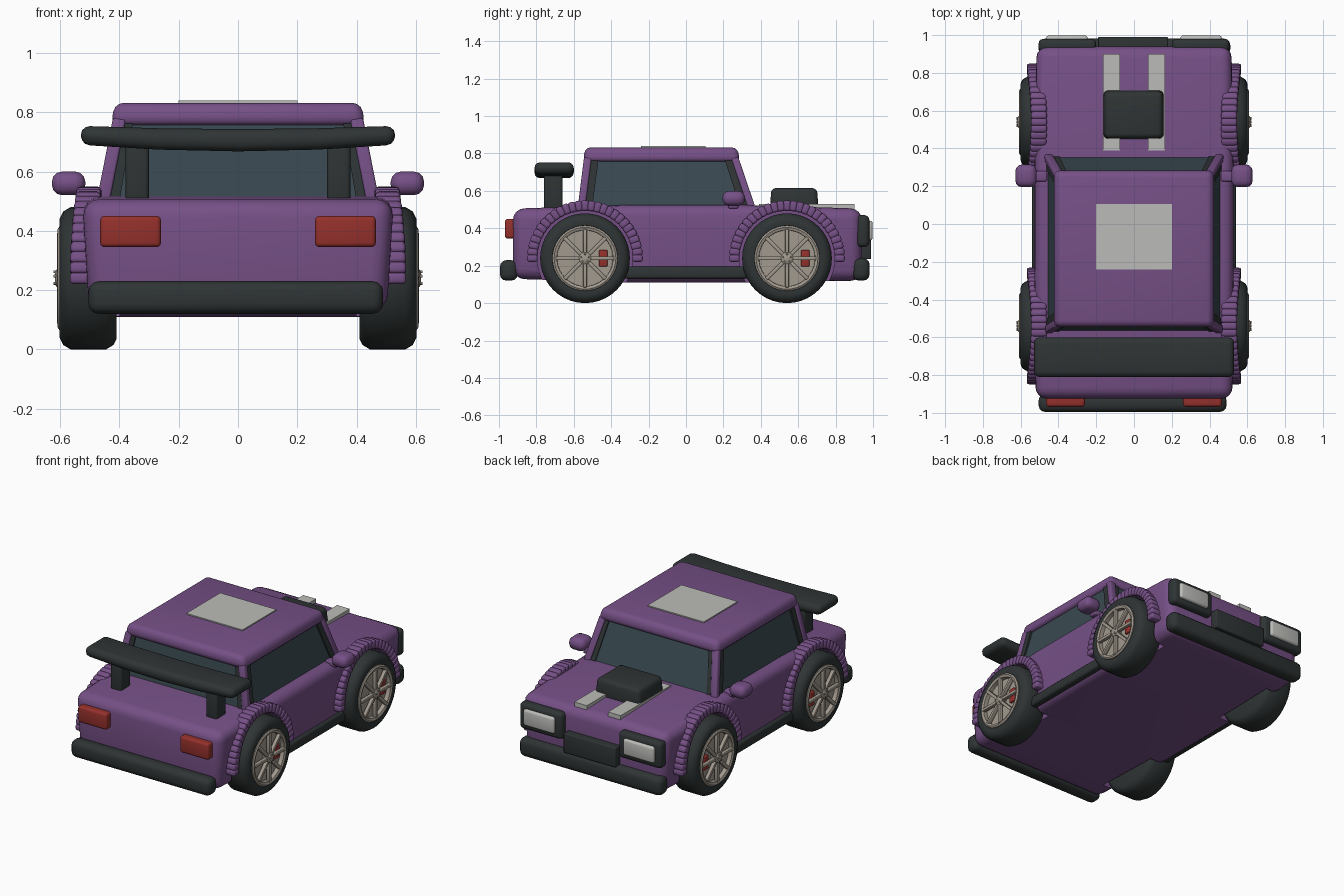
import bpy, bmesh
from math import sin, cos, pi, radians
from mathutils import Vector, Matrix

if "Cube" in bpy.data.objects:
    bpy.data.objects.remove(bpy.data.objects["Cube"])


def material(name, r, g, b):
    m = bpy.data.materials.new(name)
    m.diffuse_color = (r, g, b, 1)
    m.use_nodes = True
    m.node_tree.nodes["Principled BSDF"].inputs["Base Color"].default_value = m.diffuse_color
    return m


PAINT = material("purple_paint", 0.18, 0.08, 0.24)
BLACK = material("black_trim", 0.028, 0.034, 0.034)
GLASS = material("dark_glass", 0.04, 0.065, 0.08)
RED = material("red", 0.3, 0.03, 0.025)
ALLOY = material("alloy", 0.36, 0.32, 0.27)
WHITE = material("light_grey", 0.5, 0.5, 0.48)


def finish(name, bm, mat, bevel=0, mirror=False, loc=(0, 0, 0), seg=3):
    bmesh.ops.recalc_face_normals(bm, faces=bm.faces[:])
    if bevel:
        sharp = [e for e in bm.edges if e.calc_face_angle(0) > 0.6]
        bmesh.ops.bevel(bm, geom=sharp, offset=bevel, segments=seg, profile=0.5,
                        affect='EDGES', clamp_overlap=True)
    me = bpy.data.meshes.new(name)
    bm.to_mesh(me)
    bm.free()
    ob = bpy.data.objects.new(name, me)
    bpy.context.collection.objects.link(ob)
    ob.location = loc
    me.materials.append(mat)
    if mirror:
        ob.modifiers.new("mirror", 'MIRROR').use_mirror_merge = False
    return ob


def loft(name, loops, mat, **kw):
    bm = bmesh.new()
    rings = [[bm.verts.new(p) for p in loop] for loop in loops]
    n = len(rings[0])
    for a, b in zip(rings, rings[1:]):
        for i in range(n):
            bm.faces.new((a[i], a[(i + 1) % n], b[(i + 1) % n], b[i]))
    bm.faces.new(rings[0])
    bm.faces.new(rings[-1])
    return finish(name, bm, mat, **kw)


def rect(x0, x1, y0, y1, z):
    return [(x0, y0, z), (x1, y0, z), (x1, y1, z), (x0, y1, z)]


def box(name, x0, x1, y0, y1, z0, z1, mat, **kw):
    return loft(name, [rect(x0, x1, y0, y1, z0), rect(x0, x1, y0, y1, z1)], mat, **kw)


def bar(name, p, q, sx, sy, mat, **kw):
    return loft(name, [rect(c[0] - sx, c[0] + sx, c[1] - sy, c[1] + sy, c[2]) for c in (p, q)],
                mat, mirror=True, **kw)


def lathe(name, profile, mat, n=40, **kw):
    # closed (x, radius) profile turned about the x axis
    bm = bmesh.new()
    rings = [[bm.verts.new((x, r * cos(2 * pi * i / n), r * sin(2 * pi * i / n)))
              for x, r in profile] for i in range(n)]
    k = len(profile)
    for i in range(n):
        a, b = rings[i], rings[(i + 1) % n]
        for j in range(k):
            bm.faces.new((a[j], a[(j + 1) % k], b[(j + 1) % k], b[j]))
    return finish(name, bm, mat, **kw)


def blocks(name, mats, mat, bevel, **kw):
    # one mesh of cubes placed by matrices
    bm = bmesh.new()
    for m in mats:
        bmesh.ops.create_cube(bm, size=1, matrix=m)
    return finish(name, bm, mat, bevel=bevel, **kw)


# lower body with wheel wells
body = loft("body", [[(-wb, y, z0), (wb, y, z0), (wt, y, z1), (-wt, y, z1)]
                     for y, wb, wt, z0, z1 in ((-0.925, 0.5, 0.525, 0.13, 0.505),
                                               (-0.3, 0.515, 0.53, 0.11, 0.525),
                                               (0.3, 0.515, 0.53, 0.11, 0.525),
                                               (0.94, 0.495, 0.52, 0.12, 0.505))],
            PAINT, bevel=0.06, seg=4)
cutters = []
for s in (-1, 1):
    for y in (-0.54, 0.54):
        bm = bmesh.new()
        bmesh.ops.create_cone(bm, cap_ends=True, segments=40, radius1=0.255, radius2=0.255,
                              depth=0.3, matrix=Matrix.Rotation(pi / 2, 4, 'Y'))
        c = finish("well_cutter", bm, PAINT, loc=(s * 0.55, y, 0.24))
        c.hide_render = True
        mod = body.modifiers.new("well", 'BOOLEAN')
        mod.operation, mod.object, mod.solver = 'DIFFERENCE', c, 'EXACT'
        cutters.append(c)

# cabin: glass, pillars, trim and roof
loft("windows", [rect(-0.46, 0.46, -0.565, 0.36, 0.5), rect(-0.4, 0.4, -0.525, 0.262, 0.78)], GLASS)
bar("front_pillar", (0.455, 0.355, 0.5), (0.4, 0.26, 0.78), 0.022, 0.02, PAINT, bevel=0.008)
bar("rear_pillar", (0.455, -0.56, 0.5), (0.4, -0.525, 0.78), 0.022, 0.02, PAINT, bevel=0.008)
bar("front_window_trim", (0.452, 0.315, 0.5), (0.397, 0.225, 0.78), 0.016, 0.022, BLACK)
bar("rear_window_trim", (0.452, -0.525, 0.5), (0.397, -0.488, 0.78), 0.016, 0.022, BLACK)
bar("windscreen_trim", (0.42, 0.352, 0.5), (0.372, 0.257, 0.78), 0.02, 0.014, BLACK)
bar("rear_screen_trim", (0.42, -0.56, 0.5), (0.372, -0.522, 0.78), 0.02, 0.012, BLACK)
loft("roof", [rect(-0.43, 0.43, -0.55, 0.29, 0.755), rect(-0.415, 0.415, -0.54, 0.275, 0.832)],
     PAINT, bevel=0.03)
box("roof_panel", -0.2, 0.2, -0.24, 0.105, 0.82, 0.839, WHITE)

# bonnet stripes and scoop
box("bonnet_stripe", 0.075, 0.165, 0.39, 0.9, 0.5, 0.53, WHITE, mirror=True)
loft("bonnet_scoop", [rect(-0.165, 0.16, 0.45, 0.71, 0.49), rect(-0.155, 0.15, 0.455, 0.7, 0.615)],
     BLACK, bevel=0.025)

# bumpers, skirts, plate
box("tail_bumper", -0.505, 0.49, -0.995, -0.9, 0.12, 0.23, BLACK, bevel=0.035)
box("nose_bumper", -0.505, 0.51, 0.89, 0.982, 0.12, 0.24, BLACK, bevel=0.035)
box("side_skirt", 0.47, 0.54, -0.33, 0.33, 0.13, 0.195, BLACK, bevel=0.015, mirror=True)
box("nose_plate", -0.19, 0.18, 0.92, 0.99, 0.235, 0.36, BLACK, bevel=0.006)

# lights
box("headlight_housing", 0.2, 0.505, 0.91, 0.98, 0.3, 0.47, BLACK, bevel=0.025, mirror=True)
box("headlight_lens", 0.245, 0.465, 0.95, 0.998, 0.335, 0.44, WHITE, bevel=0.015, mirror=True)
box("tail_light", 0.26, 0.465, -0.968, -0.9, 0.345, 0.45, RED, bevel=0.015, mirror=True)

# rear wing
loft("wing_blade", [[(x, -0.81, 0.668 + d), (x, -0.6, 0.668 + d), (x, -0.6, 0.743 + d / 2),
                     (x, -0.81, 0.743 + d / 2)]
                    for x, d in ((-0.53, 0.022), (-0.27, 0.006), (0, 0), (0.27, 0.006), (0.53, 0.022))],
     BLACK, bevel=0.03)
box("wing_support", 0.3, 0.38, -0.76, -0.66, 0.48, 0.7, BLACK, bevel=0.015, mirror=True)

# mirrors
box("door_mirror", 0.515, 0.628, 0.195, 0.315, 0.52, 0.6, PAINT, bevel=0.035, mirror=True)
box("mirror_stalk", 0.46, 0.54, 0.225, 0.28, 0.505, 0.54, PAINT, bevel=0.01, mirror=True)

# wheels and ribbed arches
X = 'X'
for end, y in (("tail", -0.54), ("nose", 0.54)):
    kw = dict(mirror=True, loc=(0, y, 0.24))
    lathe(end + "_tyre", [(0.41, 0.02), (0.41, 0.205), (0.42, 0.225), (0.445, 0.24), (0.565, 0.24),
                          (0.59, 0.225), (0.602, 0.2), (0.598, 0.175), (0.575, 0.168), (0.55, 0.02)],
          BLACK, **kw)
    lathe(end + "_rim", [(0.55, 0.148), (0.55, 0.174), (0.603, 0.174), (0.609, 0.165), (0.603, 0.15)],
          ALLOY, **kw)
    lathe(end + "_disc", [(0.55, 0.001), (0.55, 0.155), (0.577, 0.155), (0.577, 0.001)], ALLOY, **kw)
    lathe(end + "_hub", [(0.57, 0.001), (0.57, 0.032), (0.61, 0.032), (0.618, 0.02), (0.618, 0.001)],
          ALLOY, n=20, **kw)
    blocks(end + "_spokes", [Matrix.Rotation(radians(45 * i), 4, X) @
                             Matrix.Translation((0.598, 0, 0.088)) @
                             Matrix.Diagonal((0.024, 0.02, 0.135, 1)) for i in range(8)],
           ALLOY, 0.004, **kw)
    blocks(end + "_wheel_nuts", [Matrix.Rotation(radians(72 * i), 4, X) @
                                 Matrix.Translation((0.616, 0, 0.022)) @
                                 Matrix.Diagonal((0.014, 0.009, 0.009, 1)) for i in range(5)],
           ALLOY, 0.002, **kw)
    box(end + "_brake_caliper", 0.57, 0.592, 0.075, 0.12, -0.045, 0.045, RED, bevel=0.006, **kw)
    ribs = []
    for i in range(27):
        a = pi * i / 26
        ribs.append(Matrix.Translation((0.525 - 0.022 * sin(a) ** 2, 0.281 * cos(a), 0.281 * sin(a)))
                    @ Matrix.Rotation(a, 4, X) @ Matrix.Diagonal((0.085, 0.056, 0.039, 1)))
    blocks(end + "_wheel_arch", ribs, PAINT, 0.013, **kw)

# bake modifiers, drop cutters, smooth shading with sharp edges kept
for ob in bpy.context.scene.objects:
    ob.select_set(True)
bpy.context.view_layer.objects.active = body
bpy.ops.object.convert(target='MESH')
for c in cutters:
    bpy.data.objects.remove(c, do_unlink=True)
bpy.ops.object.shade_smooth_by_angle(angle=radians(35))
